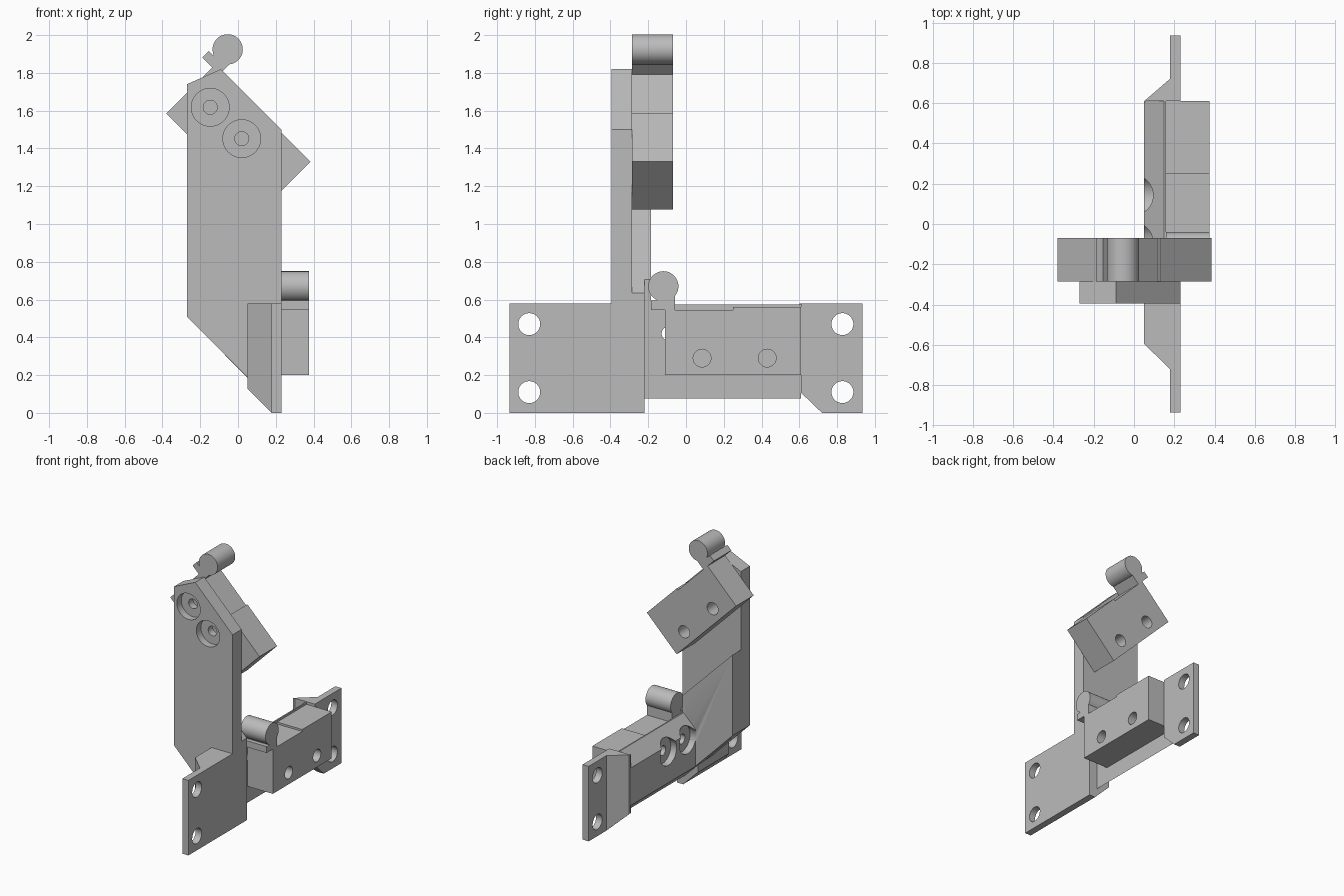
import bpy, bmesh, math
from mathutils import Vector

if "Cube" in bpy.data.objects:
    bpy.data.objects.remove(bpy.data.objects["Cube"])

grey = bpy.data.materials.new("plain_grey")
grey.diffuse_color = (0.5, 0.5, 0.5, 1)
grey.use_nodes = True
grey.node_tree.nodes["Principled BSDF"].inputs["Base Color"].default_value = grey.diffuse_color
X, Y, Z = Vector((1, 0, 0)), Vector((0, 1, 0)), Vector((0, 0, 1))
ZERO = Vector((0, 0, 0))


def prism(name, pts, a, b, n, lo, hi, o=ZERO):
    """Extrude a 2D outline, drawn along a and b, from lo to hi along n."""
    bm = bmesh.new()
    rings = [[bm.verts.new(o + a * p + b * q + n * d) for p, q in pts] for d in (lo, hi)]
    bm.faces.new(rings[0])
    bm.faces.new(rings[1])
    for i in range(len(pts)):
        j = (i + 1) % len(pts)
        bm.faces.new((rings[0][i], rings[0][j], rings[1][j], rings[1][i]))
    bmesh.ops.recalc_face_normals(bm, faces=bm.faces)
    me = bpy.data.meshes.new(name)
    bm.to_mesh(me)
    bm.free()
    me.materials.append(grey)
    ob = bpy.data.objects.new(name, me)
    bpy.context.collection.objects.link(ob)
    return ob


def circle(p, q, r, n=48):
    return [(p + r * math.cos(2 * math.pi * i / n), q + r * math.sin(2 * math.pi * i / n))
            for i in range(n)]


def activate(ob):
    bpy.ops.object.select_all(action='DESELECT')
    ob.select_set(True)
    bpy.context.view_layer.objects.active = ob


def boolean(ob, other, op='DIFFERENCE'):
    m = ob.modifiers.new("bool", 'BOOLEAN')
    m.operation, m.object, m.solver = op, other, 'EXACT'
    activate(ob)
    bpy.ops.object.modifier_apply(modifier=m.name)
    bpy.data.objects.remove(other)


def drill(ob, p, q, r, a, b, n, lo, hi, o=ZERO):
    boolean(ob, prism("cutter", circle(p, q, r), a, b, n, lo, hi, o))


def clip(ob, co, no):
    """Cut away everything on the side of a plane that no points to."""
    bm = bmesh.new()
    bm.from_mesh(ob.data)
    bmesh.ops.bisect_plane(bm, geom=bm.verts[:] + bm.edges[:] + bm.faces[:],
                           plane_co=co, plane_no=no, clear_outer=True)
    bmesh.ops.holes_fill(bm, edges=[e for e in bm.edges if e.is_boundary])
    bmesh.ops.recalc_face_normals(bm, faces=bm.faces)
    bm.to_mesh(ob.data)
    bm.free()


# Upright plate with two counterbored holes
upright = prism("upright_plate", [(-.27, .51), (-.27, 1.74), (-.09, 1.82), (.23, 1.5),
                                  (.23, .2), (.05, .19)], X, Z, Y, -.395, -.285)
for x, z in ((-.147, 1.618), (.02, 1.452)):
    drill(upright, x, z, .1, X, Z, Y, -.5, -.34)
    drill(upright, x, z, .037, X, Z, Y, -.5, -.2)

# Gusset thickening the lower upright, stepped back where the switch sits
gusset = prism("gusset", [(-.27, .51), (-.27, 1.135), (.16, .705), (.16, .075)],
               X, Z, Y, -.285, -.185)
prism("gusset_step", [(.16, .705), (.23, .635), (.23, .3), (.16, .3)], X, Z, Y, -.285, -.22)

# Crossbar with sloped top and bottom
bar = prism("crossbar", [(.05, .185), (.16, .075), (.16, .575), (.15, .575), (.05, .475)],
            X, Z, Y, -.22, .61)
for y in (-.092, .143):
    for part in (gusset, bar):
        drill(part, y, .42, .1, Y, Z, X, -.4 if part is bar else .05, .1)
        drill(part, y, .42, .037, Y, Z, X, 0 if part is bar else .05, .3)

# End flanges with tapered roots, chamfered bottoms and mounting holes
front = prism("front_flange", [(.178, -.935), (.23, -.935), (.23, -.22), (.05, -.22),
                               (.05, -.595), (.178, -.72)], X, Y, Z, 0, .58)
back = prism("back_flange", [(.178, .935), (.23, .935), (.23, .61), (.05, .61),
                             (.05, .6), (.178, .72)], X, Y, Z, 0, .58)
clip(back, (0, .72, 0), (0, -1, -1.04))
for flange, y in ((front, -.83), (back, .828)):
    clip(flange, (.178, 0, 0), (-1, 0, -1))
    for z in (.11, .47):
        drill(flange, y, z, .058, Y, Z, X, 0, .4)


# Switch: stepped body, two holes, and a lever with a round tip
def switch(prefix, o, a, b, n):
    d = .215
    body = prism(prefix + "_switch_body", [(0, 0), (.72, 0), (.72, .36), (.36, .36),
                                           (.36, .345), (0, .345)], a, b, n, 0, d, o)
    for u in (.195, .54):
        drill(body, u, .09, .047, a, b, n, -.1, d + .1, o)
    lever = prism(prefix + "_switch_lever", [(-.075, .345), (.052, .345), (.052, .45),
                                             (-.043, .45), (-.043, .394), (-.075, .394)],
                  a, b, n, 0, d, o)
    boolean(lever, prism("tip", circle(-.01, .47, .08), a, b, n, 0, d, o), 'UNION')


s = math.sqrt(.5)
switch("lower", Vector((.16, -.11, .2)), Y, Z, X)
switch("upper", Vector((-.38, -.285, 1.585)), Vector((s, 0, -s)), Vector((s, 0, s)), Y)

# Smooth the round surfaces, keep edges sharp
for ob in list(bpy.context.scene.objects):
    activate(ob)
    bpy.ops.object.shade_smooth_by_angle(angle=math.radians(25))
